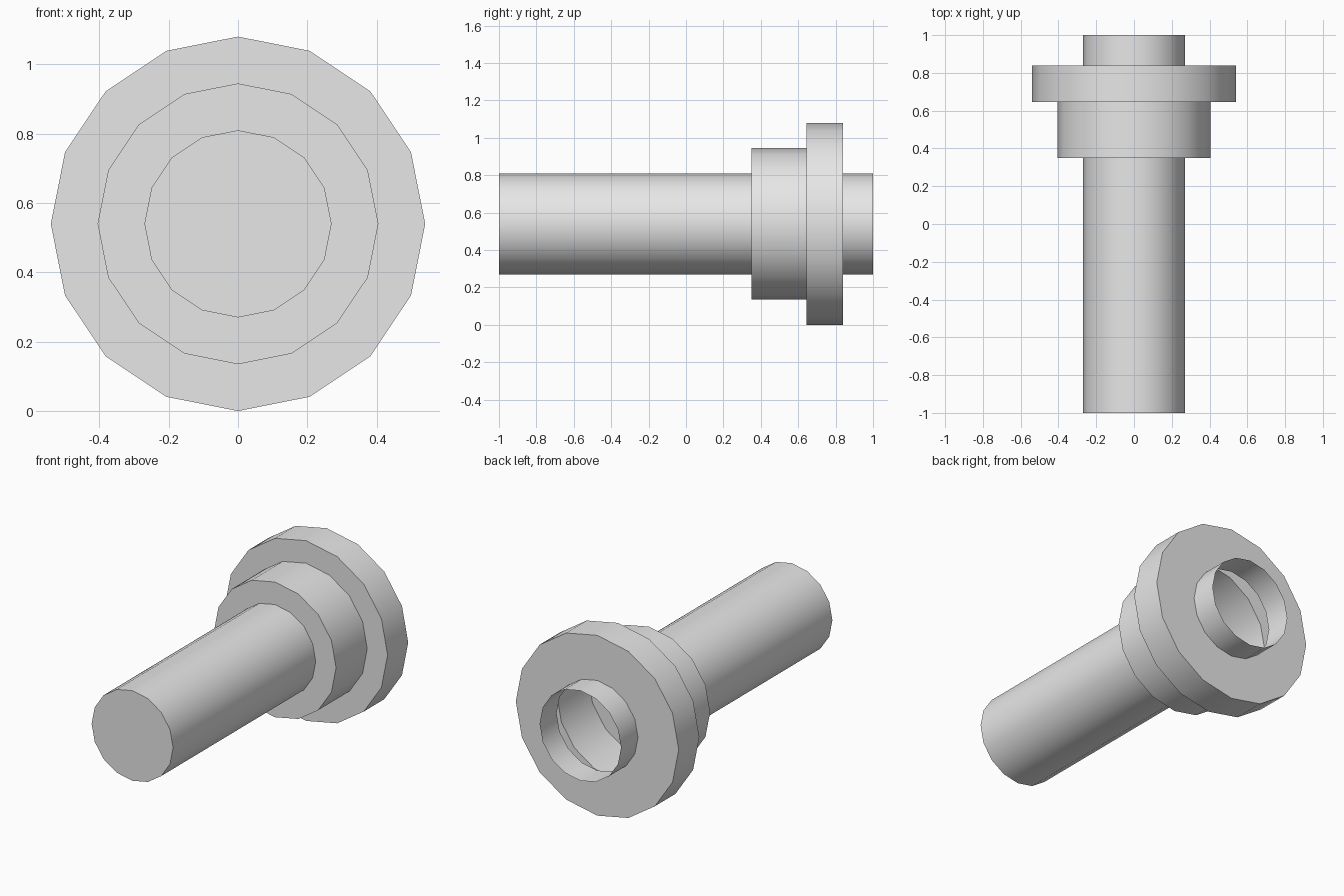
import bpy, bmesh, math

SIDES = 16
AXIS_Z = 0.54
# Outline as (radius, y): shaft, collar, flange, open rear neck
PROFILE = [(0.27, -1.0), (0.27, 0.35), (0.405, 0.35), (0.405, 0.645),
           (0.54, 0.645), (0.54, 0.84), (0.27, 0.84), (0.27, 1.0)]

cube = bpy.data.objects.get("Cube")
if cube:
    bpy.data.objects.remove(cube, do_unlink=True)

# Plain grey material
grey = bpy.data.materials.new("plain grey")
grey.use_nodes = True
colour = (0.8, 0.8, 0.8, 1.0)
grey.diffuse_color = colour
grey.node_tree.nodes["Principled BSDF"].inputs["Base Color"].default_value = colour


def ring(bm, radius, y):
    """Ring of vertices around the lengthwise axis."""
    angles = [2 * math.pi * k / SIDES for k in range(SIDES)]
    return [bm.verts.new((radius * math.cos(a), y, AXIS_Z + radius * math.sin(a)))
            for a in angles]


# Hollow stepped shell, capped at the front and open at the back
bm = bmesh.new()
rings = [ring(bm, r, y) for r, y in PROFILE]
bm.faces.new(rings[0])
for a, b in zip(rings, rings[1:]):
    for k in range(SIDES):
        n = (k + 1) % SIDES
        bm.faces.new((a[k], b[k], b[n], a[n])[::-1])

mesh = bpy.data.meshes.new("flanged_shaft")
bm.to_mesh(mesh)
bm.free()
mesh.materials.append(grey)
shaft = bpy.data.objects.new("flanged_shaft", mesh)
bpy.context.collection.objects.link(shaft)

# Smooth round walls, crisp steps
bpy.ops.object.select_all(action='DESELECT')
shaft.select_set(True)
bpy.context.view_layer.objects.active = shaft
bpy.ops.object.shade_smooth_by_angle(angle=math.radians(30))
